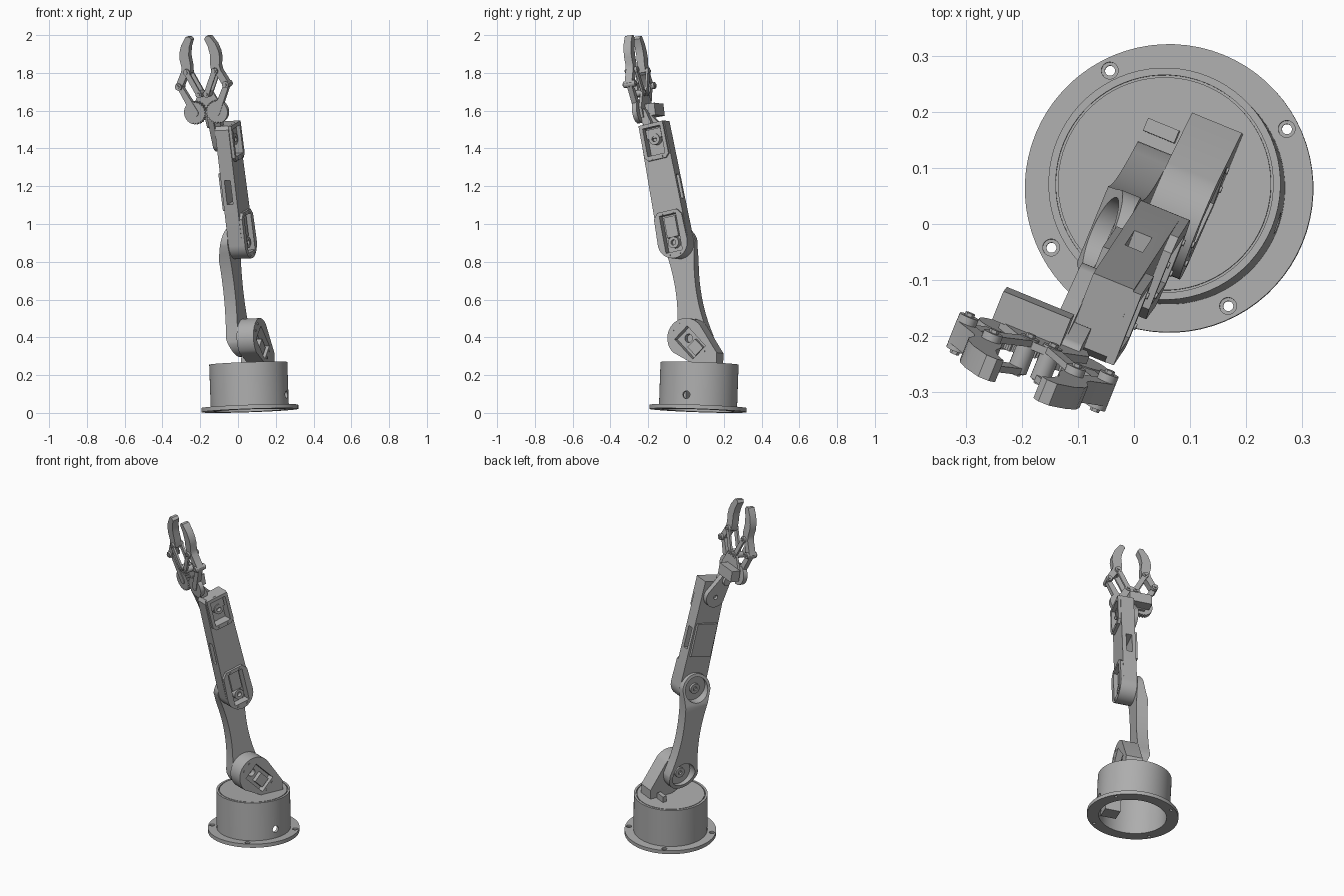
import bpy, bmesh, math
from mathutils import Matrix, Vector

if "Cube" in bpy.data.objects:
    bpy.data.objects.remove(bpy.data.objects["Cube"], do_unlink=True)

grey = bpy.data.materials.new("plain grey")
grey.use_nodes = True
grey.diffuse_color = (0.42, 0.42, 0.42, 1)
grey.node_tree.nodes["Principled BSDF"].inputs["Base Color"].default_value = (0.42, 0.42, 0.42, 1)

# Whole arm stands on a slightly tilted, turned base
lean = Vector((0, 0, 1)).rotation_difference(Vector((-0.035, 0.035, 1))).to_matrix().to_4x4()
FRAME = Matrix.Translation((0.063, 0.063, 0.0125)) @ lean @ Matrix.Rotation(math.radians(-22.3), 4, 'Z')

# Drawing planes: flat, arm side (y, z), arm front (x, z) and the gripper plane
FLAT = Matrix.Identity(4)
SIDE = Matrix(((0, 0, 1, 0), (1, 0, 0, 0), (0, 1, 0, 0), (0, 0, 0, 1)))
FRONT = Matrix.Rotation(math.pi / 2, 4, 'X')
GRIP = Matrix.Translation((-0.03, -0.39, 1.575)) @ Matrix.Rotation(math.radians(9.5), 4, 'X') @ FRONT


def add(name, bm, plane):
    bmesh.ops.recalc_face_normals(bm, faces=bm.faces)
    mesh = bpy.data.meshes.new(name)
    bm.to_mesh(mesh)
    bm.free()
    mesh.materials.append(grey)
    ob = bpy.data.objects.new(name, mesh)
    bpy.context.collection.objects.link(ob)
    ob.matrix_world = FRAME @ plane
    return ob


def prism(name, pts, a, b, plane=SIDE):
    bm = bmesh.new()
    low = [bm.verts.new((p[0], p[1], a)) for p in pts]
    high = [bm.verts.new((p[0], p[1], b)) for p in pts]
    bm.faces.new(low)
    bm.faces.new(high)
    for i in range(len(pts)):
        j = (i + 1) % len(pts)
        bm.faces.new((low[i], low[j], high[j], high[i]))
    return add(name, bm, plane)


def boolean(ob, *cutters, mode='DIFFERENCE'):
    for c in cutters:
        m = ob.modifiers.new("cut", 'BOOLEAN')
        m.operation, m.solver, m.object = mode, 'EXACT', c
        c.hide_render = True
    bpy.context.view_layer.update()
    done = bpy.data.meshes.new_from_object(ob.evaluated_get(bpy.context.evaluated_depsgraph_get()))
    ob.modifiers.clear()
    ob.data = done
    for c in cutters:
        bpy.data.objects.remove(c, do_unlink=True)
    return ob


def arc(c, r, start, end, n=24):
    angles = [math.radians(start + (end - start) * i / n) for i in range(n + 1)]
    return [(c[0] + r * math.cos(t), c[1] + r * math.sin(t)) for t in angles]


def disc(c, r, n=32):
    return arc(c, r, 0, 360, n)[:-1]


def capsule(p, r, q, s, waist=None):
    """Two rounded ends joined by straight or waisted sides."""
    p, q = Vector(p), Vector(q)
    d = q - p
    ang = math.degrees(math.atan2(d.y, d.x))
    n = Vector((d.y, -d.x)).normalized()
    side = []
    if waist:
        for i in range(1, 12):
            t = i / 12
            w = waist + ((r if t < 0.5 else s) - waist) * (2 * t - 1) ** 2
            side.append((p + d * t, n * w))
    return (arc(p, r, ang + 90, ang + 270) + [tuple(c + o) for c, o in side]
            + arc(q, s, ang - 90, ang + 90) + [tuple(c - o) for c, o in reversed(side)])


def rect(c, along, length, width):
    c, d = Vector(c), Vector(along).normalized()
    n = Vector((d.y, -d.x)) * width / 2
    d = d * length / 2
    return [tuple(c - d - n), tuple(c + d - n), tuple(c + d + n), tuple(c - d + n)]


# Base: hollow drum with flange and turntable lid
bm = bmesh.new()
outline = [(0, .25), (.19, .25), (.19, .24), (.194, .24), (.194, .25), (.207, .25), (.207, .022),
           (.257, .022), (.257, 0), (.19, 0), (.19, .225), (0, .225)]
vs = [bm.verts.new((r, 0, z)) for r, z in outline]
edges = [bm.edges.new((a, b)) for a, b in zip(vs, vs[1:])]
bmesh.ops.spin(bm, geom=vs + edges, cent=(0, 0, 0), axis=(0, 0, 1), angle=math.tau, steps=72)
bmesh.ops.remove_doubles(bm, verts=bm.verts, dist=1e-4)
base = add("base_drum", bm, FLAT)
cuts = [prism("cable_hole", disc((0.015, 0.075), 0.02), 0.15, 0.25)]
for c in arc((0, 0), 0.235, 49, 319, 3):
    cuts.append(prism("screw_hole", disc(c, 0.009), -0.05, 0.05, FLAT))
    cuts.append(prism("screw_sink", disc(c, 0.015), 0.012, 0.05, FLAT))
boolean(base, *cuts)
prism("base_servo", rect((0.115, -0.05), (1, 0), 0.09, 0.09), 0.02, 0.23, FLAT)
prism("lid_clip", rect((-0.04, 0.085), (1, 0), 0.06, 0.024), 0.24, 0.285, FLAT)

# Joint centres in the arm side plane
SHOULDER, ELBOW, WRIST = Vector((-.045, .38)), Vector((-.14, .885)), Vector((-.27, 1.43))

# Shoulder bracket with servo pocket
lower = (0.72, -0.69)
bracket = prism("shoulder_bracket", arc(SHOULDER, 0.105, 228, 42)
                + [(0.135, 0.305), (0.135, 0.245), (0.0, 0.245)], 0.0, 0.096)
pocket_mid = SHOULDER + Vector(lower) * 0.035
boolean(bracket,
        prism("pocket", rect(pocket_mid, lower, 0.15, 0.1), 0.055, 0.2),
        prism("bolt_hole", disc(SHOULDER, 0.022), 0.02, 0.2))
prism("shoulder_servo", rect(pocket_mid + Vector(lower) * 0.035, lower, 0.065, 0.06), 0.05, 0.082)
for k in (-1, 1):
    for c in (SHOULDER - Vector(lower) * 0.08, SHOULDER + Vector(lower) * 0.125):
        e = c + Vector((0.69, 0.72)) * 0.025 * k
        prism("shoulder_screw", disc(e, 0.006, 12), 0.09, 0.1)

# Upper arm: waisted link, slanted outer face, dished ends
upper = prism("upper_arm", capsule(SHOULDER, 0.095, ELBOW, 0.09, 0.058), -0.1, 0.0)
boolean(upper, prism("slant", [(.01, .26), (-.03, .28), (-.066, .38), (-.066, .8),
                               (-.042, .88), (-.015, .985), (.01, .985)], -0.4, 0.5, FRONT),
        mode='INTERSECT')
boolean(upper, *[prism("dish", disc(c, 0.073), -0.2, -0.012) for c in (SHOULDER, ELBOW)])
for c in (SHOULDER, ELBOW):
    boolean(prism("joint_hub", disc(c, 0.03), -0.026, -0.008),
            prism("hub_hole", disc(c, 0.012), -0.1, -0.016))

# Forearm: long box with rounded elbow end, through window and two servo pockets
d = (WRIST - ELBOW).normalized()
n = Vector((d.y, -d.x))
deg = math.degrees(math.atan2(d.y, d.x))
tip = WRIST + d * 0.085


def on_arm(t, s=0.0):
    return ELBOW + d * t + n * s


forearm = prism("forearm", arc(ELBOW, 0.085, deg + 90, deg + 270)
                + [tuple(tip + n * 0.072), tuple(tip - n * 0.06), tuple(tip - n * 0.075 - d * 0.02)], 0.002, 0.08)
elbow_pad = prism("elbow_pad", arc(ELBOW, 0.085, deg + 90, deg + 270)
                  + [tuple(on_arm(.14, .08)), tuple(on_arm(.17, .055)),
                     tuple(on_arm(.17, -.055)), tuple(on_arm(.14, -.08))], 0.079, 0.096)
wrist_pad = prism("wrist_pad", [tuple(on_arm(t, s)) for t, s in (
    (.645, .068), (.47, .07), (.45, .05), (.45, -.05), (.47, -.07), (.645, -.07))], 0.079, 0.096)
for ob in (forearm, elbow_pad, wrist_pad):
    boolean(ob,
            prism("elbow_pocket", rect(on_arm(.05), d, 0.2, 0.095), 0.05, 0.2),
            prism("wrist_pocket", rect(on_arm(.55), d, 0.15, 0.1), 0.04, 0.2))
boolean(forearm, prism("window", rect(on_arm(.29), d, 0.13, 0.4), 0.022, 0.056))
prism("elbow_servo", rect(on_arm(.085), d, 0.11, 0.065), 0.045, 0.075)
prism("wrist_servo", rect(on_arm(.59), d, 0.05, 0.085), 0.035, 0.078)
for c in (ELBOW, WRIST):
    boolean(prism("servo_shaft", disc(c, 0.03), 0.045, 0.084),
            prism("shaft_hole", disc(c, 0.014), 0.06, 0.2))
for t in (-.065, .155, .46):
    for s in (-.03, .03):
        prism("forearm_screw", disc(on_arm(t, s), 0.006, 12), 0.09, 0.1)
prism("forearm_cover", rect(on_arm(.29), d, 0.2, 0.135), -0.012, 0.006)

# Wrist: rounded plate, then a neck carrying the gripper
plate = prism("wrist_plate", capsule(WRIST, 0.062, (-0.355, 1.545), 0.03), -0.028, 0.003)
boolean(plate, prism("plate_hole", disc(WRIST, 0.013), -0.1, -0.01))
prism("wrist_neck", capsule((-0.335, 1.515), 0.022, (-0.365, 1.57), 0.022), -0.045, 0.035)

# Gripper base and servo
prism("gripper_base", [(-.075, -.035), (.075, -.035), (.085, .02), (.035, .115), (-.035, .115), (-.085, .02)],
      -0.032, -0.018, GRIP)
prism("gripper_servo", rect((-0.035, 0.005), (1, 0), 0.13, 0.065), -0.085, -0.03, GRIP)

# Gripper sides: gear, two parallel links, curved finger and pins
finger = [(.125, .128), (.147, .13), (.153, .15), (.112, .225), (.108, .25), (.115, .29), (.112, .325),
          (.098, .365), (.068, .408), (.048, .408), (.037, .393), (.053, .355), (.061, .31),
          (.056, .26), (.06, .215), (.085, .198)]
for side, k in (("left", 1), ("right", -1)):
    def flip(pts):
        return [(p[0] * k, p[1]) for p in pts]
    teeth = []
    for i in range(96):
        a = math.tau * i / 96
        r = 0.055 if i % 4 < 2 and math.cos(a) < 0.3 else 0.062
        teeth.append((0.062 + r * math.cos(a), r * math.sin(a)))
    gear = prism(side + "_gear", flip(teeth), -0.018, 0.008, GRIP)
    boolean(gear, prism("gear_hole", disc((.062 * k, 0), 0.01), -0.1, 0.1, GRIP))
    drive = capsule((.062, 0), 0.02, (.135, .145), 0.014)
    follow = capsule((.022, .1), 0.014, (.08, .22), 0.014)
    prism(side + "_drive_link", flip(drive), -0.016, 0.012, GRIP)
    for h in (-0.034, 0.02):
        prism(side + "_follow_link", flip(follow), h, h + 0.012, GRIP)
    prism(side + "_finger", flip(finger), -0.022, 0.02, GRIP)
    for c in ((.135, .145), (.022, .1), (.08, .22)):
        prism(side + "_pin", flip(disc(c, 0.018, 20)), -0.036, 0.03, GRIP)
        prism(side + "_pin_head", flip(disc(c, 0.009, 6)), -0.042, 0.037, GRIP)

# Smooth the round walls and keep the edges crisp
bpy.ops.object.select_all(action='DESELECT')
for ob in bpy.context.scene.objects:
    if ob.type == 'MESH':
        ob.select_set(True)
        bpy.context.view_layer.objects.active = ob
bpy.ops.object.shade_smooth_by_angle(angle=math.radians(30))
